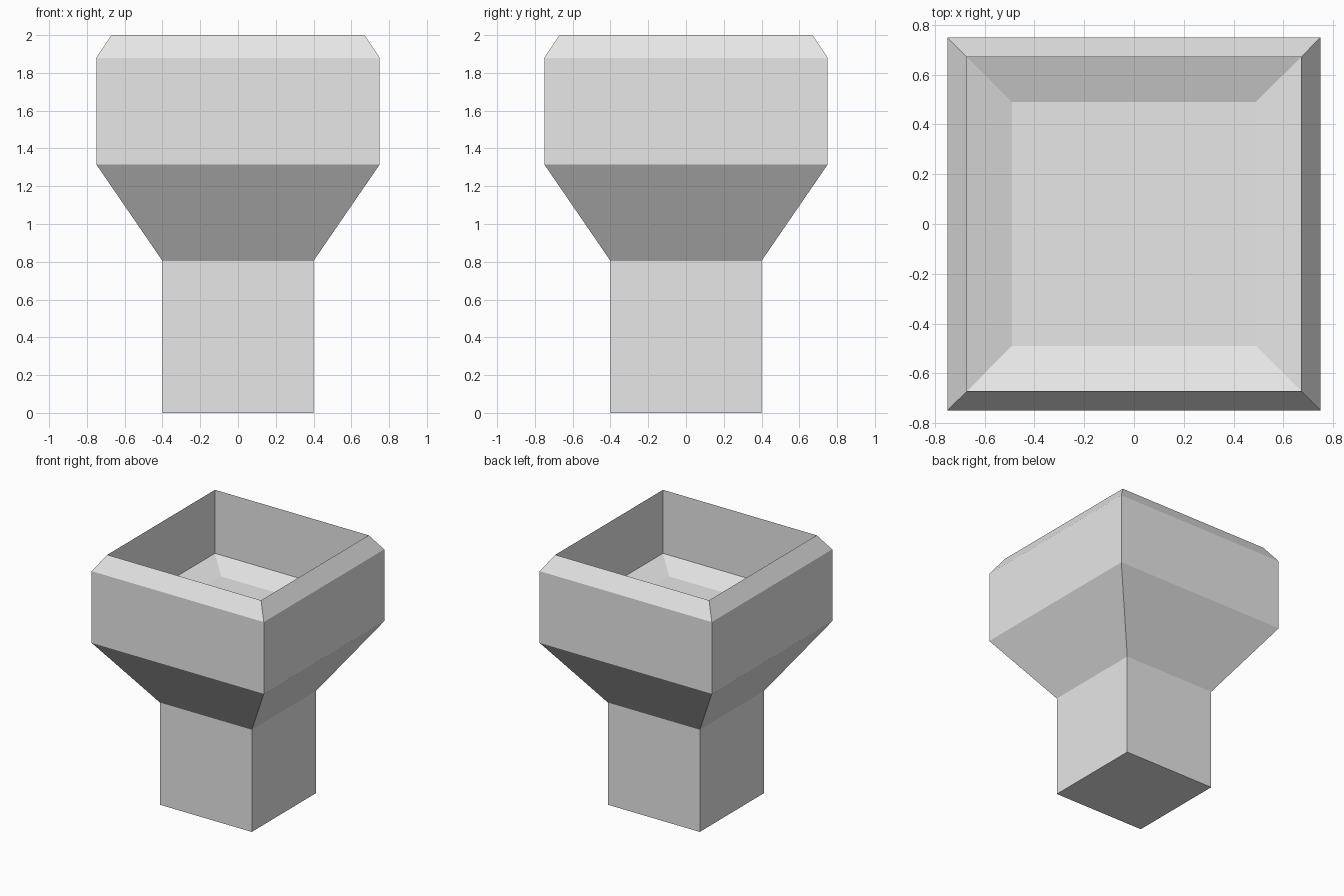
import bpy, bmesh

cube = bpy.data.objects.get("Cube")
if cube:
    bpy.data.objects.remove(cube, do_unlink=True)

# Single plain grey
grey = bpy.data.materials.new("stone grey")
grey.use_nodes = True
colour = (0.8, 0.8, 0.8, 1)
grey.diffuse_color = colour
grey.node_tree.nodes["Principled BSDF"].inputs["Base Color"].default_value = colour


def square_loft(name, profile):
    """Skin square rings given as (half width, height), capping both ends."""
    bm = bmesh.new()
    rings = [[bm.verts.new((sx * r, sy * r, z))
              for sx, sy in ((-1, -1), (1, -1), (1, 1), (-1, 1))]
             for r, z in profile]
    for low, high in zip(rings, rings[1:]):
        for i in range(4):
            j = (i + 1) % 4
            bm.faces.new((low[i], low[j], high[j], high[i]))
    bm.faces.new(rings[0][::-1])
    bm.faces.new(rings[-1])
    mesh = bpy.data.meshes.new(name)
    bm.to_mesh(mesh)
    bm.free()
    mesh.materials.append(grey)
    obj = bpy.data.objects.new(name, mesh)
    bpy.context.collection.objects.link(obj)
    return obj


# Post, flared bowl, chamfered rim, then the recess down to its floor
square_loft("post_and_bowl", [
    (0.40, 0.0), (0.40, 0.805), (0.75, 1.315), (0.75, 1.88),
    (0.67, 2.0), (0.67, 1.5), (0.49, 1.435),
])
